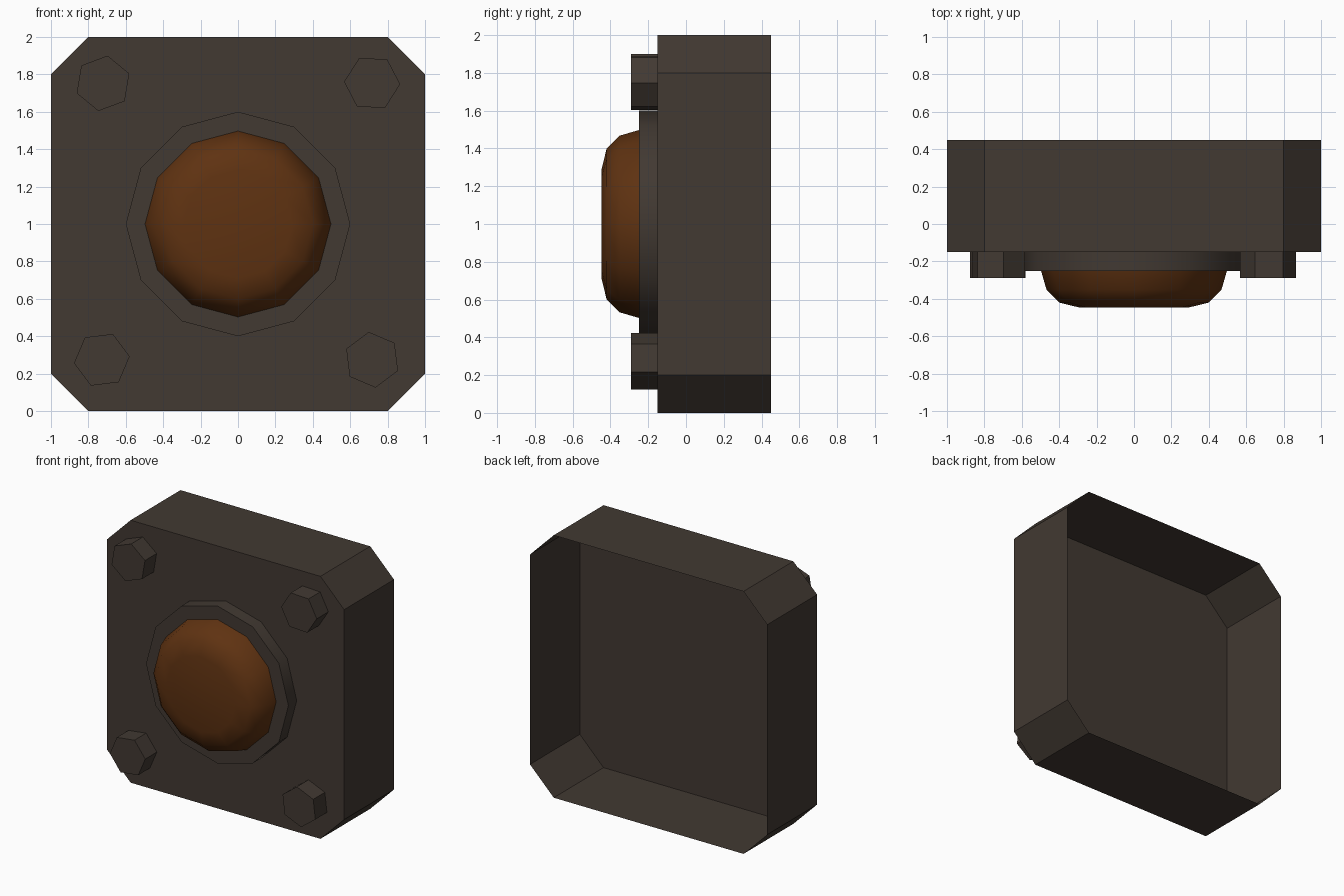
import bpy, bmesh, math

if "Cube" in bpy.data.objects:
    bpy.data.objects.remove(bpy.data.objects["Cube"])


def material(name, rgb):
    m = bpy.data.materials.new(name)
    m.diffuse_color = (*rgb, 1.0)
    m.use_nodes = True
    m.node_tree.nodes["Principled BSDF"].inputs["Base Color"].default_value = m.diffuse_color
    return m


METAL = material("dark_brown_metal", (0.054, 0.041, 0.032))
GLASS = material("amber_glass", (0.114, 0.032, 0.0056))


def ngon(cx, cz, r, sides, turn=0.0):
    """Outline in the x-z plane, anticlockwise seen from the front."""
    return [(cx + r * math.cos(math.radians(turn) + math.tau * i / sides),
             cz + r * math.sin(math.radians(turn) + math.tau * i / sides))
            for i in range(sides)]


def loft(name, sections, mat, smooth=None):
    """Skin (outline, y) sections from back to front; cap the front, leave the back open."""
    bm = bmesh.new()
    rings = [[bm.verts.new((x, y, z)) for x, z in outline] for outline, y in sections]
    for a, b in zip(rings, rings[1:]):
        n = len(a)
        for i in range(n):
            j = (i + 1) % n
            bm.faces.new((a[i], a[j], b[j], b[i]))
    bm.faces.new(rings[-1])
    mesh = bpy.data.meshes.new(name)
    bm.to_mesh(mesh)
    bm.free()
    mesh.materials.append(mat)
    ob = bpy.data.objects.new(name, mesh)
    bpy.context.collection.objects.link(ob)
    if smooth:
        bpy.ops.object.select_all(action='DESELECT')
        ob.select_set(True)
        bpy.context.view_layer.objects.active = ob
        bpy.ops.object.shade_smooth_by_angle(angle=math.radians(smooth))
    return ob


# Housing: thin shell with cut corners, open at the back
octagon = [(1, 0.2), (1, 1.8), (0.8, 2), (-0.8, 2),
           (-1, 1.8), (-1, 0.2), (-0.8, 0), (0.8, 0)]
loft("housing", [(octagon, 0.45), (octagon, -0.15)], METAL)

# Raised ring around the lens
rim = ngon(0, 1, 0.595, 12)
rim = ngon(0, 1, 0.6, 12)
loft("lens_ring", [(rim, -0.15), (rim, -0.25)], METAL, smooth=35)

# Rounded lens with a flat front
profile = [(0.497, -0.25), (0.468, -0.35), (0.40, -0.42), (0.29, -0.447)]
loft("lens", [(ngon(0, 1, r, 12), y) for r, y in profile], GLASS, smooth=60)

# Hexagonal bolts, each turned a little differently
for name, x, z, turn in (("upper_left", -0.722, 1.752, 20.5),
                         ("upper_right", 0.717, 1.754, -2.5),
                         ("lower_left", -0.728, 0.274, 7.0),
                         ("lower_right", 0.717, 0.274, 37.0)):
    head = ngon(x, z, 0.15, 6, turn)
    loft("bolt_" + name, [(head, -0.15), (head, -0.29)], METAL)
